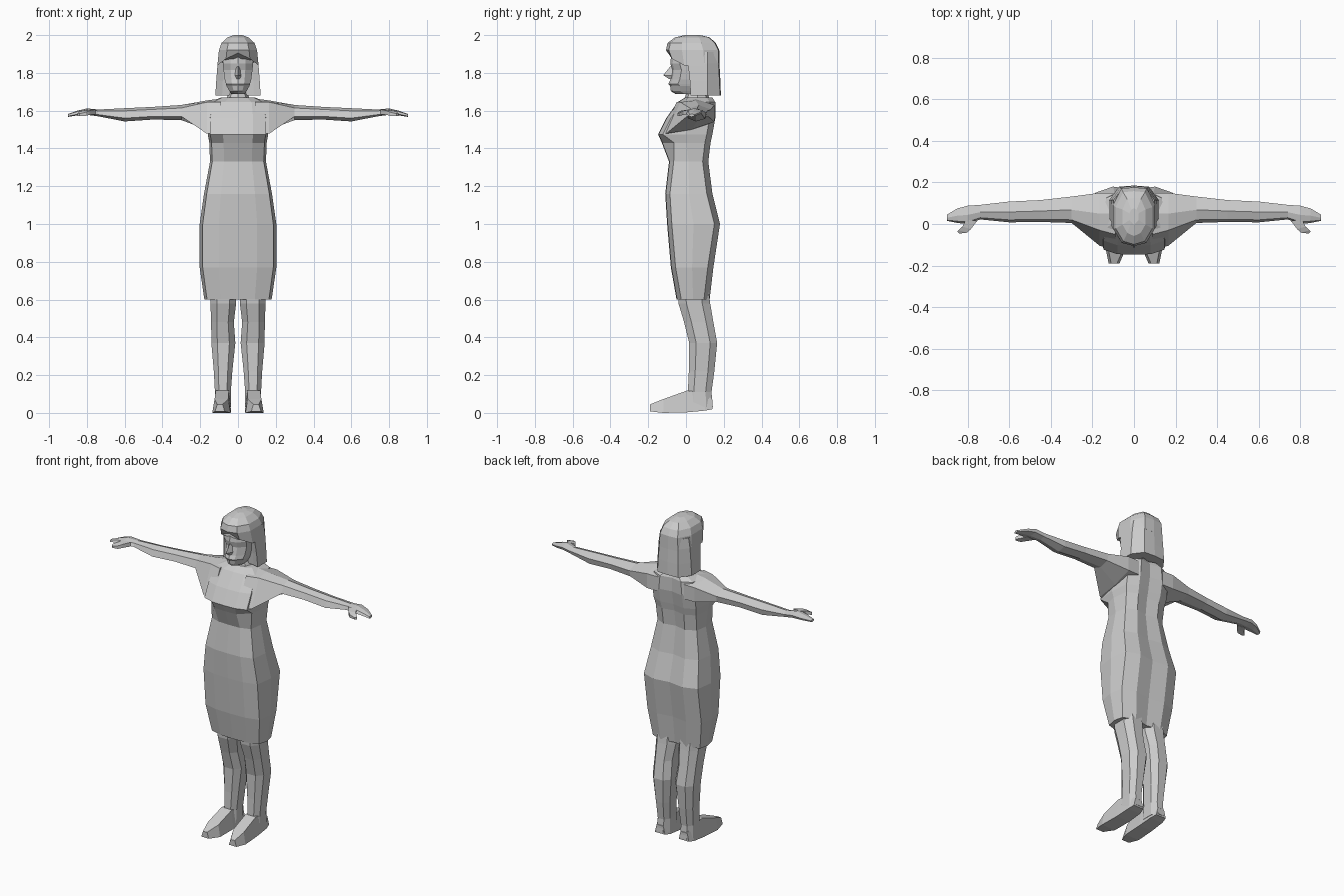
import bpy, bmesh

grey = bpy.data.materials.new("plain_grey")
grey.diffuse_color = (0.6, 0.6, 0.6, 1)


def make(name, rings, caps=True):
    """Skin a list of equal-length point rings into one flat-shaded object."""
    bm = bmesh.new()
    rows = [[bm.verts.new(p) for p in r] for r in rings]
    n = len(rows[0])
    for a, b in zip(rows, rows[1:]):
        for i in range(n):
            j = (i + 1) % n
            bm.faces.new((a[i], a[j], b[j], b[i]))
    if caps:
        bm.faces.new(rows[0])
        bm.faces.new(rows[-1])
    bmesh.ops.recalc_face_normals(bm, faces=bm.faces)
    mesh = bpy.data.meshes.new(name)
    bm.to_mesh(mesh)
    bm.free()
    mesh.materials.append(grey)
    obj = bpy.data.objects.new(name, mesh)
    bpy.context.collection.objects.link(obj)
    return obj


def mirrored(half):
    """Complete a half outline that runs from front centre to back centre."""
    return half + [(-x, y, z) for x, y, z in reversed(half) if x > 1e-6]


def chamfered(x0, x1, y0, y1, z):
    """Eight-sided horizontal section of a leg."""
    cx, cy = (x1 - x0) * 0.25, (y1 - y0) * 0.25
    return [(x0 + cx, y0, z), (x1 - cx, y0, z), (x1, y0 + cy, z), (x1, y1 - cy, z),
            (x1 - cx, y1, z), (x0 + cx, y1, z), (x0, y1 - cy, z), (x0, y0 + cy, z)]


# Dress and torso: z, half width, front y, back y
body = [(0.60, .178, -.05, .125), (0.77, .203, -.08, .145), (1.0, .203, -.10, .18),
        (1.16, .18, -.11, .14), (1.33, .148, -.09, .118), (1.43, .152, -.128, .13),
        (1.475, .16, -.148, .14), (1.56, .16, -.105, .155), (1.645, .145, -.045, .155),
        (1.67, .09, -.005, .14)]
rings = []
for z, w, yf, yb in body:
    side = yf + (0.065 if 1.4 < z < 1.45 else 0.025)
    rings.append(mirrored([(0, yf, z), (.5 * w, yf + .003, z), (.92 * w, side, z),
                           (w, (yf + yb) / 2, z), (.92 * w, yb - .03, z),
                           (.5 * w, yb, z), (0, yb - .015, z)]))
make("dress", rings)

# Neck
make("neck", [mirrored([(0, yf, z), (.7 * w, yf + .015, z), (w, .06, z),
                        (.7 * w, yb - .015, z), (0, yb, z)])
              for z, w, yf, yb in [(1.65, .07, -.01, .13), (1.69, .05, .0, .115),
                                   (1.76, .048, .0, .11)]])

# Head: z, half width, front y
face = [(1.688, .035, -.055), (1.703, .045, -.08), (1.73, .06, -.084), (1.742, .064, -.093),
        (1.765, .07, -.083), (1.815, .077, -.074), (1.85, .08, -.083), (1.93, .07, -.075)]
make("head", [mirrored([(0, yf, z), (.5 * w, yf + .012, z), (w, yf + .05, z),
                        (w, .04, z), (0, .06, z)]) for z, w, yf in face])

# Nose
make("nose", [[(-.009, -.07, 1.835), (0, -.083, 1.835), (.009, -.07, 1.835)],
              [(-.018, -.07, 1.785), (0, -.12, 1.788), (.018, -.07, 1.785)],
              [(-.014, -.07, 1.768), (0, -.09, 1.768), (.014, -.07, 1.768)]])

# Hair cap with a parted fringe: z, half width, front y, back y
cap = [(1.84, .109, -.09, .178), (1.92, .101, -.106, .176), (1.958, .088, -.098, .158),
       (1.988, .055, -.058, .125), (2.0, .022, -.005, .075)]
rings = []
for i, (z, w, yf, yb) in enumerate(cap):
    lift = (0.065, 0.035) if i == 0 else (0, 0)
    rings.append(mirrored([(0, yf, z + lift[0]), (.58 * w, yf + .015, z + lift[1]),
                           (w, yf + .3 * (yb - yf), z), (w, yf + .7 * (yb - yf), z),
                           (.6 * w, yb - .005, z), (0, yb, z)]))
make("hair_cap", rings)

# Long hair falling at the sides and back
make("hair_curtain", [mirrored([(0, .045, z), (.7 * w, yf + .01, z), (w, yf, z),
                                (w, .115, z), (.6 * w, yb - .005, z), (0, yb, z)])
                      for z, w, yf, yb in [(1.68, .12, .025, .185), (1.76, .115, .02, .182),
                                           (1.85, .108, .01, .177), (1.91, .098, .01, .172)]])

# Arm stations: x, front y, back y, bottom z, top z
arm = [(.30, .005, .132, 1.55, 1.63), (.45, .01, .115, 1.553, 1.62),
       (.60, .008, .108, 1.543, 1.613), (.74, .022, .092, 1.57, 1.606),
       (.80, .0, .088, 1.578, 1.612), (.85, .005, .075, 1.575, 1.6),
       (.90, .015, .045, 1.567, 1.583)]
for s, tag in ((1, "left"), (-1, "right")):
    # Shoulder sections blend the chest into the arm
    rings = [[(s * x, y, z) for y, z in
              [(-.125 + k, 1.478), (-.05 + k, 1.645), (.05, 1.664 - k / 2), (.15, 1.63),
               (.15, 1.54), (.03, 1.5)]] for x, k in ((.09, 0), (.165, .02))]
    for x, yf, yb, zb, zt in arm:
        d, h = yb - yf, zt - zb
        rings.append([(s * x, yf + u * d, zb + v * h) for u, v in
                      [(0, .25), (.12, .8), (.5, 1), (1, .7), (.92, .2), (.45, 0)]])
    make(tag + "_arm", rings)

    # Thumb
    make(tag + "_thumb", [[(s * x, y, z) for x, y in ((x0, y0), (x1, y1)) for z in zs]
                          [:2] + [(s * x1, y1, zs[1]), (s * x1, y1, zs[0])]
                          for x0, y0, x1, y1, zs in
                          [(.755, .015, .81, .02, (1.58, 1.606)),
                           (.785, -.025, .825, -.012, (1.578, 1.6)),
                           (.805, -.042, .845, -.03, (1.573, 1.592)),
                           (.84, -.046, .85, -.036, (1.572, 1.584))]])

    # Leg: inner x, outer x, front y, back y, z
    leg = [(.008, .15, -.045, .115, .68), (.01, .146, -.04, .128, .58),
           (.022, .142, -.01, .145, .48), (.014, .141, .017, .165, .37),
           (.03, .128, .015, .15, .22), (.038, .122, .01, .135, .11),
           (.038, .124, .0, .142, .03)]
    make(tag + "_leg", [[(s * x, y, z) for x, y, z in chamfered(*r)] for r in leg])

    # Foot: y, inner x, outer x, bottom z, top z
    foot = [(.14, .048, .118, .02, .07), (.10, .038, .126, .012, .11),
            (.005, .036, .13, .003, .118), (-.12, .04, .136, .0, .073),
            (-.19, .07, .122, .008, .045)]
    make(tag + "_foot", [[(s * a, y, zb), (s * b, y, zb),
                          (s * (b - .012), y, zt), (s * (a + .012), y, zt)]
                         for y, a, b, zb, zt in foot])
